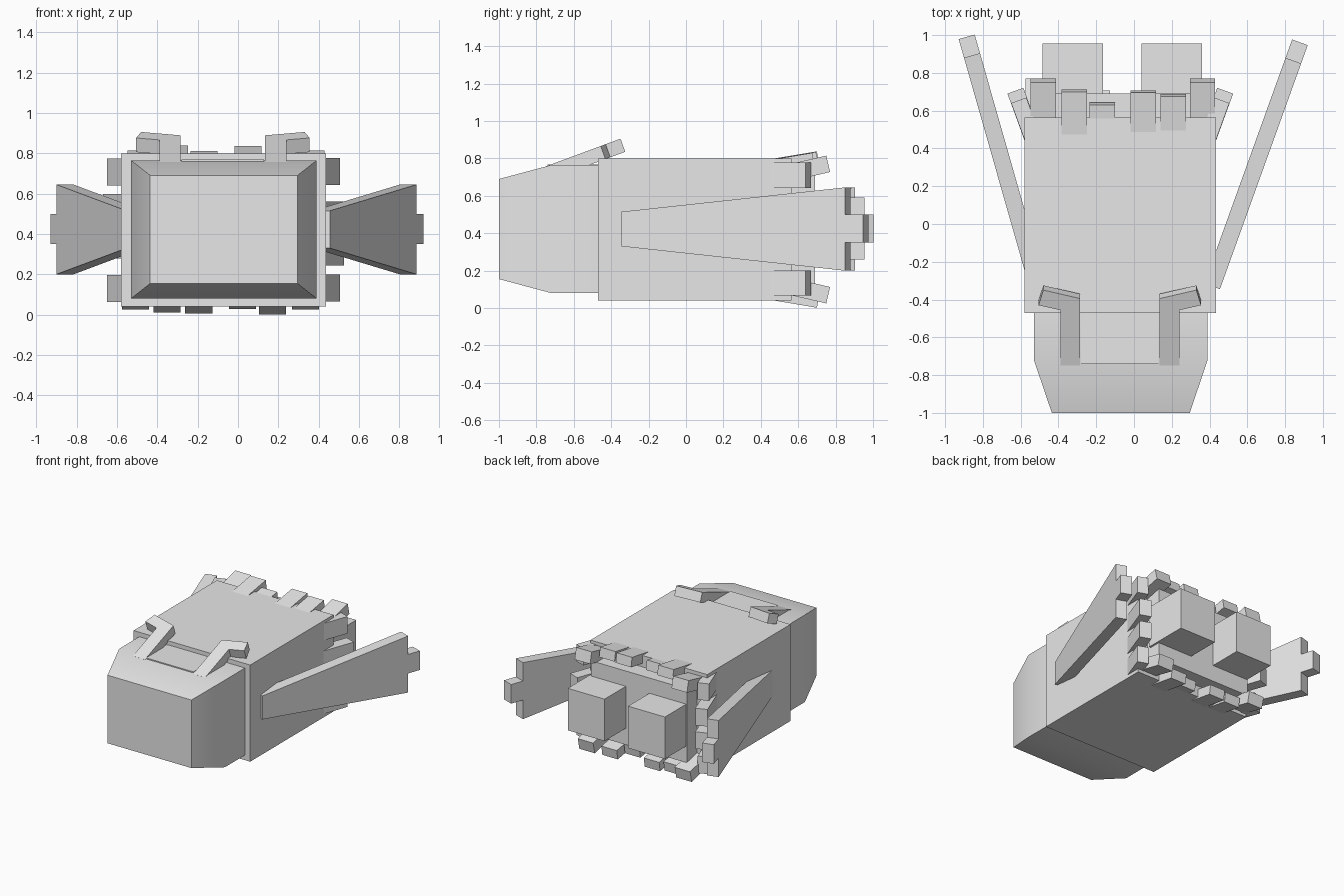
import bpy, bmesh, math
from mathutils import Vector

if "Cube" in bpy.data.objects:
    bpy.data.objects.remove(bpy.data.objects["Cube"])

grey = bpy.data.materials.new("light_grey")
grey.use_nodes = True
grey.diffuse_color = (0.8, 0.8, 0.8, 1)
grey.node_tree.nodes["Principled BSDF"].inputs["Base Color"].default_value = (0.8, 0.8, 0.8, 1)


def loft(name, rings):
    """Closed solid through rings that have equal point counts."""
    bm = bmesh.new()
    loops = [[bm.verts.new(p) for p in ring] for ring in rings]
    n = len(loops[0])
    for a, b in zip(loops, loops[1:]):
        for i in range(n):
            j = (i + 1) % n
            bm.faces.new((a[i], a[j], b[j], b[i]))
    bm.faces.new(loops[0])
    bm.faces.new(loops[-1])
    bmesh.ops.recalc_face_normals(bm, faces=bm.faces)
    mesh = bpy.data.meshes.new(name)
    bm.to_mesh(mesh)
    bm.free()
    mesh.materials.append(grey)
    ob = bpy.data.objects.new(name, mesh)
    bpy.context.collection.objects.link(ob)
    return ob


def rect(x0, x1, z0, z1, y):
    return [(x0, y, z0), (x1, y, z0), (x1, y, z1), (x0, y, z1)]


def box(name, x0, x1, y0, y1, z0, z1):
    return loft(name, [rect(x0, x1, z0, z1, y0), rect(x0, x1, z0, z1, y1)])


CENTRE = Vector((-0.0725, 0, 0.42))
X, Y, Z = Vector((1, 0, 0)), Vector((0, 1, 0)), Vector((0, 0, 1))

# Hull, rear bulkhead and engines
box("hull", -0.58, 0.435, -0.47, 0.565, 0.04, 0.80)
box("rear_bulkhead", -0.49, 0.345, 0.5, 0.69, 0.13, 0.71)
for side, x in (("right", -0.485), ("left", 0.04)):
    box(side + "_engine", x, x + 0.32, 0.6, 0.955, 0.26, 0.59)

# Tapered nose with softly shaded sides
nose = loft("nose", [rect(-0.435, 0.295, 0.155, 0.69, -1),
                     rect(-0.53, 0.39, 0.08, 0.765, -0.72),
                     rect(-0.53, 0.39, 0.08, 0.765, -0.46)])
bpy.ops.object.select_all(action="DESELECT")
nose.select_set(True)
bpy.context.view_layer.objects.active = nose
bpy.ops.object.shade_smooth_by_angle(angle=math.radians(30))
box("nose_top_plate", -0.28, 0.13, -0.74, -0.465, 0.75, 0.768)

# Sloping arms on the nose, each with an outward tip
SLOPE, DROP = 0.37, Vector((0, 0.025, -0.07))


def sloped_slab(name, outline):
    top = [Vector((x, y, 0.765 + SLOPE * (y + 0.73))) for x, y in outline]
    loft(name, [top, [p + DROP for p in top]])


for side, s in (("right", -1), ("left", 1)):
    def place(points):
        return [(-0.075 + s * dx, y) for dx, y in points]
    sloped_slab(side + "_arm", place([(0.21, -0.75), (0.315, -0.75), (0.315, -0.41), (0.21, -0.41)]))
    sloped_slab(side + "_arm_tip", place([(0.21, -0.48), (0.43, -0.43), (0.405, -0.35), (0.21, -0.395)]))

# Swept wings: a tapered slab with a narrow end block
for side, s, end, angle in (("right", -1, (-0.90, 0.88), 15.9), ("left", 1, (0.885, 0.85), 19.8)):
    a = math.radians(angle)
    along = Vector((s * math.sin(a), math.cos(a), 0))
    inward = Vector((-s * math.cos(a), math.sin(a), 0)) * 0.088
    corner = Vector((end[0], end[1], 0))

    def section(dist, z0, z1):
        p = corner + along * dist
        return [p + Z * z0, p + inward + Z * z0, p + inward + Z * z1, p + Z * z1]
    loft(side + "_wing", [section(-1.27, 0.33, 0.515), section(0, 0.20, 0.645)])
    loft(side + "_wing_tip", [section(-0.02, 0.35, 0.5), section(0.103, 0.35, 0.5)])


# Tilted flaps around the rear rim
def flap(name, out, across, half, pos, y_end, height, tilt, thick):
    t = math.radians(tilt)
    d = Y * math.cos(t) + out * math.sin(t)
    n = out * math.cos(t) - Y * math.sin(t)
    e = CENTRE + Y * y_end + out * (half + height)
    profile = [e, e - d * 0.3, e - d * 0.3 - n * thick, e - n * thick]
    loft(name, [[p + across * (pos + w) for p in profile] for w in (-0.067, 0.067)])


rim_flaps = [(-0.408, 0.75, 0.015, 13, 0.09), (-0.243, 0.70, 0.038, 9.5, 0.075),
             (-0.095, 0.63, 0.012, 9.5, 0.075), (0.122, 0.695, 0.035, 9.5, 0.075),
             (0.28, 0.675, 0.03, 9.5, 0.075), (0.435, 0.75, 0.015, 13, 0.09)]
side_flaps = [(0.287, 0.64, 0.07, 20, 0.085), (0.11, 0.69, 0.09, 20, 0.09),
              (-0.075, 0.69, 0.09, 20, 0.09), (-0.29, 0.64, 0.07, 20, 0.085)]
for s, rim, side in ((1, "top", "right"), (-1, "bottom", "left")):
    for i, spec in enumerate(rim_flaps):
        flap(f"{rim}_flap_{i + 1}", Z * s, X * s, 0.38, *spec)
    for i, spec in enumerate(side_flaps):
        flap(f"{side}_flap_{i + 1}", X * -s, Z * s, 0.5075, *spec)
